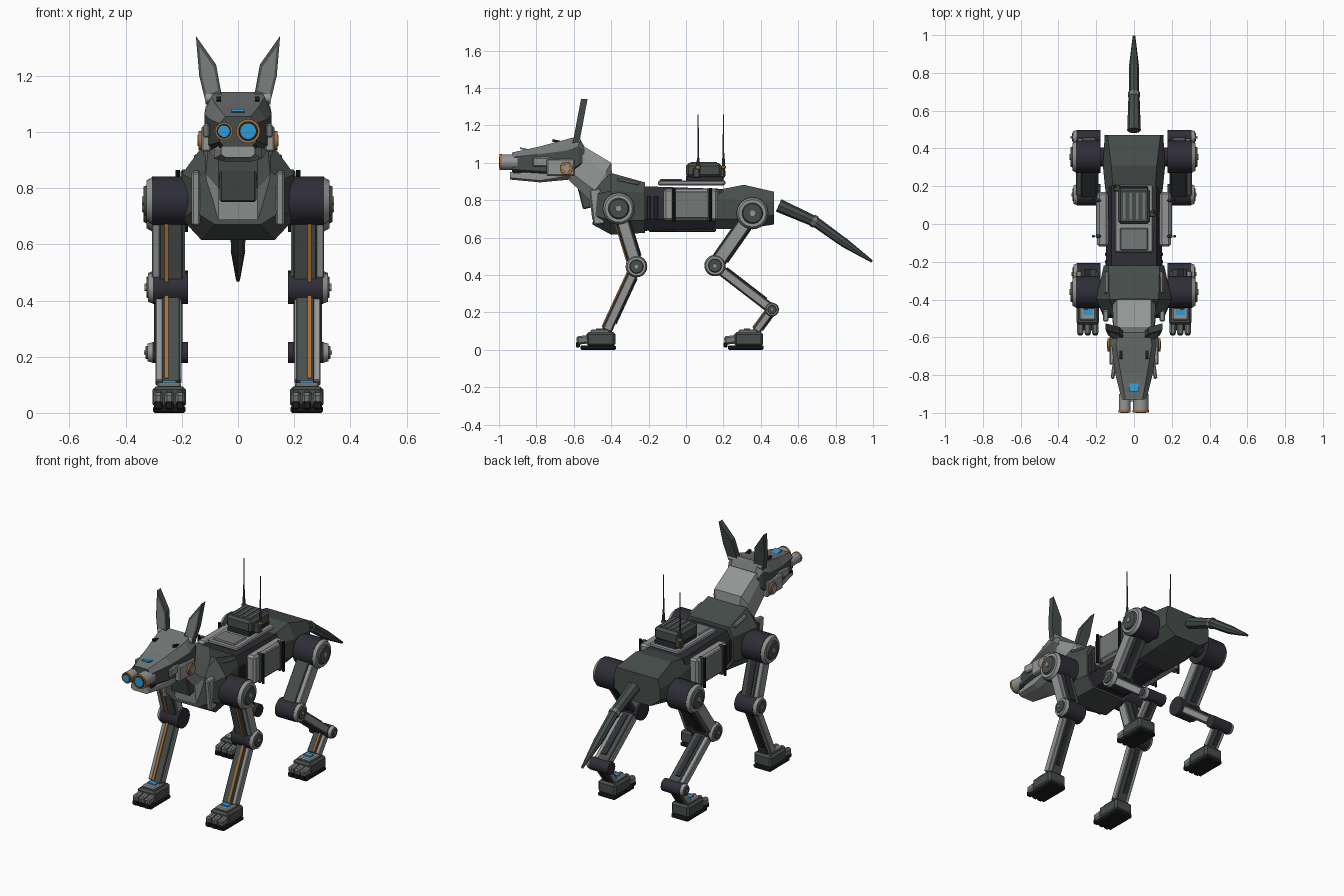
import bpy, bmesh, math
from mathutils import Matrix, Vector

if "Cube" in bpy.data.objects:
    bpy.data.objects.remove(bpy.data.objects["Cube"])


def material(name, r, g, b):
    m = bpy.data.materials.new(name)
    m.diffuse_color = (r, g, b, 1)
    m.use_nodes = True
    m.node_tree.nodes["Principled BSDF"].inputs["Base Color"].default_value = m.diffuse_color
    return m


DARK = material("dark green grey", 0.062, 0.076, 0.071)
LIGHT = material("light grey", 0.29, 0.305, 0.30)
MID = material("mid grey", 0.17, 0.185, 0.18)
NAVY = material("charcoal violet", 0.028, 0.027, 0.038)
BLACK = material("black", 0.012, 0.012, 0.014)
BRASS = material("orange brass", 0.40, 0.16, 0.035)
BLUE = material("blue glass", 0.03, 0.32, 0.66)
round_parts = []


def finish(name, bm, mats, bevel=0.0):
    bmesh.ops.recalc_face_normals(bm, faces=bm.faces)
    me = bpy.data.meshes.new(name)
    bm.to_mesh(me)
    bm.free()
    ob = bpy.data.objects.new(name, me)
    bpy.context.collection.objects.link(ob)
    for m in (mats if isinstance(mats, (list, tuple)) else [mats]):
        me.materials.append(m)
    if bevel:
        mod = ob.modifiers.new("bevel", 'BEVEL')
        mod.width, mod.segments = bevel, 1
    return ob


def box(name, loc, size, mat, rot=0.0, bevel=0.006):
    bm = bmesh.new()
    bmesh.ops.create_cube(bm, size=1)
    bmesh.ops.scale(bm, vec=size, verts=bm.verts)
    ob = finish(name, bm, mat, bevel)
    ob.location = loc
    ob.rotation_euler.x = rot
    return ob


def rod(name, a, b, r1, r2, mat, sides=24, smooth=True):
    a, b = Vector(a), Vector(b)
    bm = bmesh.new()
    bmesh.ops.create_cone(bm, cap_ends=True, segments=sides, radius1=r1,
                          radius2=r2, depth=(b - a).length)
    ob = finish(name, bm, mat)
    ob.rotation_euler = (b - a).to_track_quat('Z', 'Y').to_euler()
    ob.location = (a + b) / 2
    if smooth:
        round_parts.append(ob)
    return ob


def loft(name, rings, mats, rule=None, bevel=0.0):
    """Ring: y bottom, y top, four heights, half widths bottom, middle, top."""
    bm = bmesh.new()
    loops = []
    for yb, yt, z0, z1, z2, z3, wb, wm, wt in rings:
        half = [(wb, z0), (wm, z1), (wm, z2), (wt, z3)]
        pts = half + [(-x, z) for x, z in reversed(half)]
        loops.append([bm.verts.new((x, yb + (yt - yb) * (z - z0) / (z3 - z0), z))
                      for x, z in pts])
    for p, q in zip(loops, loops[1:]):
        for i in range(8):
            bm.faces.new((p[i], p[(i + 1) % 8], q[(i + 1) % 8], q[i]))
    bm.faces.new(loops[0])
    bm.faces.new(loops[-1])
    bmesh.ops.recalc_face_normals(bm, faces=bm.faces)
    if rule:
        for f in bm.faces:
            f.material_index = rule(f)
    return finish(name, bm, mats, bevel)


# Torso: chest, waist and hips
loft("chest", [(-.50, -.48, .67, .72, .83, .87, .08, .16, .10),
               (-.40, -.40, .615, .69, .85, .945, .13, .20, .13),
               (-.22, -.22, .625, .69, .84, .895, .11, .16, .135)], DARK)
loft("waist", [(-.25, -.25, .635, .70, .82, .875, .10, .15, .12),
               (.20, .20, .65, .70, .81, .86, .10, .145, .12)], NAVY)
loft("hips", [(.16, .17, .645, .70, .81, .855, .10, .15, .11),
              (.31, .31, .645, .70, .80, .882, .11, .165, .12),
              (.47, .47, .67, .72, .79, .845, .09, .155, .14)], DARK)
box("belly_plate", (0, -.02, .64), (.14, .36, .02), NAVY)
box("spine_plate", (0, .03, .892), (.20, .36, .025), LIGHT)
box("spine_front_cover", (0, -.08, .907), (.15, .12, .012), MID)

# Neck and throat
loft("neck", [(-.50, -.395, .69, .74, .87, .935, .07, .10, .08),
              (-.515, -.40, .80, .85, .95, 1.0, .07, .115, .09),
              (-.65, -.55, .93, .96, 1.05, 1.09, .07, .105, .09)], LIGHT)
box("throat_plate", (0, -.54, .83), (.13, .06, .15), DARK, .25)
box("neck_collar", (0, -.40, .925), (.19, .06, .03), MID, -.1)

# Head: pale crown, dark sides
loft("head", [(-.93, -.93, .945, .965, 1.03, 1.055, .045, .065, .045),
              (-.79, -.79, .93, .955, 1.045, 1.085, .06, .10, .07),
              (-.63, -.64, .92, .95, 1.065, 1.125, .08, .12, .095),
              (-.57, -.575, .96, .99, 1.09, 1.142, .08, .115, .085),
              (-.535, -.545, .99, 1.01, 1.06, 1.09, .07, .10, .08)],
     [DARK, MID], lambda f: 1 if f.normal.z > .35 else 0)
loft("jaw", [(-.94, -.94, .91, .92, .94, .95, .045, .06, .055),
             (-.78, -.78, .895, .905, .94, .955, .05, .085, .08),
             (-.62, -.62, .91, .93, .95, .97, .06, .10, .09)], LIGHT)
box("jaw_gap", (0, -.83, .948), (.135, .19, .01), BLACK, bevel=0)
box("brow_sensor", (0, -.865, 1.073), (.045, .045, .009), BLUE, -.21, 0)

# Twin lens muzzle of two sizes
for x, r in ((-.05, .032), (.036, .043)):
    rod("lens_barrel", (x, -.90, 1.003), (x, -.99, 1.003), r * .96, r * .96, LIGHT)
    rod("lens_ring", (x, -.985, 1.003), (x, -.997, 1.003), r, r, BRASS)
    rod("lens_bezel", (x, -.99, 1.003), (x, -.998, 1.003), r * .82, r * .82, BLACK)
    rod("lens_glass", (x, -.99, 1.003), (x, -1.0, 1.003), r * .74, r * .66, BLUE)


def ear(s):
    pts = [(.057, 1.125), (.115, 1.105), (.138, 1.20), (.15, 1.342), (.078, 1.24)]
    bm = bmesh.new()
    loops = [[bm.verts.new((s * x, y + (z - 1.1) * .19, z)) for x, z in pts]
             for y in (-.607, -.572)]
    bm.faces.new(loops[0])
    bm.faces.new(loops[1])
    for i in range(5):
        j = (i + 1) % 5
        bm.faces.new((loops[0][i], loops[0][j], loops[1][j], loops[1][i]))
    finish("ear", bm, DARK)
    # Pale inner panel
    c = Vector((.106, 1.205))
    bm = bmesh.new()
    panel = []
    for x, z in pts:
        p = c + (Vector((x, z)) - c) * .72
        panel.append(bm.verts.new((s * p.x, -.610 + (p.y - 1.1) * .19, p.y)))
    bm.faces.new(panel)
    bmesh.ops.solidify(bm, geom=bm.faces[:], thickness=.004)
    finish("ear_inner", bm, MID)
    rod("ear_pivot", (s * .06, -.585, 1.12), (s * .115, -.585, 1.12), .022, .022, LIGHT, 12)


def limb(name, x, s, a, b, w, d, stripe=True):
    """Strut from upper joint a to lower joint b, both (y, z)."""
    up = Vector((0, a[0] - b[0], a[1] - b[1]))
    rot = math.atan2(-up.y, up.z)
    turn = Matrix.Rotation(rot, 3, 'X')
    mid = Vector((x, (a[0] + b[0]) / 2, (a[1] + b[1]) / 2))
    ln = up.length

    def piece(part, off, size, mat, bevel=.004):
        box(name + part, mid + turn @ Vector(off), size, mat, rot, bevel)
    piece("_core", (-s * .008, 0, 0), (w * .72, d, ln), DARK)
    piece("_outer_plate", (s * w * .35, 0, 0), (w * .34, d * .8, ln * .97), LIGHT)
    piece("_inner_plate", (-s * w * .44, 0, 0), (w * .12, d * .7, ln * .95), LIGHT)
    piece("_back_channel", (0, d * .5, 0), (w * .3, .012, ln * .7), NAVY, 0)
    if stripe:
        piece("_cable", (s * .007, -d * .5, 0), (.014, .014, ln * .94), BRASS, 0)


def joint(name, s, y, z, r, x0, x1, x2):
    rod(name + "_drum", (s * x0, y, z), (s * x1, y, z), r, r, NAVY)
    rod(name + "_rim", (s * x1, y, z), (s * (x1 + .018), y, z), r * .97, r * .85, LIGHT)
    rod(name + "_cap", (s * (x1 + .014), y, z), (s * (x2 - .006), y, z), r * .68, r * .58, DARK)
    rod(name + "_bolt", (s * (x1 + .01), y, z), (s * x2, y, z), r * .2, r * .18, LIGHT, 12)


def foot(s, y):
    x = s * .245
    box("foot", (x, y - .455, .057), (.12, .155, .075), DARK, bevel=.012)
    box("sole", (x, y - .47, .012), (.115, .19, .024), BLACK)
    box("foot_cover", (x, y - .46, .099), (.085, .10, .018), LIGHT)
    box("foot_light", (x, y - .465, .111), (.048, .032, .008), BLUE, bevel=0)
    for k in (-1, 0, 1):
        box("toe", (x + k * .039, y - .552, .053), (.034, .066, .045), MID, .12, .009)
        box("toe_tip", (x + k * .039, y - .578, .027), (.03, .022, .03), BLACK)


# Mirrored parts
for s in (-1, 1):
    ear(s)
    box("cheek_panel", (s * .105, -.75, 1.005), (.02, .14, .05), LIGHT).rotation_euler.z = -s * -.13
    box("jaw_side_panel", (s * .113, -.67, .975), (.035, .15, .09), LIGHT)
    rod("jaw_hinge", (s * .11, -.64, .97), (s * .14, -.64, .97), .036, .034, BRASS)
    rod("jaw_hinge_cap", (s * .13, -.64, .97), (s * .144, -.64, .97), .022, .02, LIGHT)
    slit = box("head_vent", (s * .068, -.68, 1.112), (.016, .07, .014), BLACK, -.22, 0)
    box("chest_plate", (s * .15, -.475, .765), (.03, .06, .19), LIGHT, .12)
    box("chest_top_bar", (s * .145, -.31, .90), (.025, .12, .02), MID, -.2)

    # Flank storage panels
    box("flank_panel", (s * .165, .025, .775), (.06, .29, .17), LIGHT, bevel=.012)
    box("flank_door", (s * .192, .03, .775), (.016, .19, .15), MID)
    for y in (-.065, .125):
        box("flank_strap", (s * .19, y, .775), (.028, .018, .182), DARK)
    for y in (-.065, .13):
        rod("flank_rod", (s * .215, y, .685), (s * .215, y, .865), .008, .008, BLACK, 8)
    for y in (-.20, -.16):
        box("waist_rib", (s * .146, y, .76), (.016, .022, .13), NAVY)

    # Front leg
    limb("front_upper_leg", s * .247, s, (-.36, .755), (-.265, .445), .115, .075)
    limb("front_lower_leg", s * .247, s, (-.265, .445), (-.425, .10), .09, .055)
    joint("shoulder", s, -.36, .755, .086, .178, .307, .342)
    joint("front_knee", s, -.265, .445, .058, .178, .302, .332)
    rod("shoulder_axle", (s * .12, -.36, .755), (s * .19, -.36, .755), .05, .05, NAVY)
    foot(s, 0)

    # Hind leg
    limb("hind_thigh", s * .247, s, (.355, .735), (.155, .45), .115, .085, False)
    limb("hind_shank", s * .247, s, (.155, .45), (.46, .215), .10, .055, False)
    limb("hind_pastern", s * .247, s, (.46, .215), (.375, .10), .08, .045)
    joint("hip", s, .355, .73, .086, .178, .307, .342)
    joint("hind_knee", s, .155, .45, .057, .178, .302, .332)
    joint("hock", s, .46, .215, .037, .178, .305, .335)
    rod("hip_axle", (s * .12, .355, .73), (s * .19, .355, .73), .05, .05, NAVY)
    foot(s, .79)

# Back equipment box with ribs, and aerials
box("pack_base", (0, .10, .915), (.15, .20, .03), NAVY)
box("pack_box", (0, .095, .96), (.17, .19, .075), DARK, bevel=.014)
for k in range(4):
    box("pack_rib", (-.051 + k * .034, .095, .998), (.014, .14, .01), MID, bevel=0)
for x, y in ((-.10, .20), (.105, .065)):
    box("aerial_mount", (x * .9, y - .01, .945), (.04, .035, .055), DARK)
    rod("aerial_ring", (x, y, .97), (x, y, .982), .013, .013, BRASS, 12)
    rod("aerial_base", (x, y, .93), (x, y, 1.025), .011, .007, DARK, 10)
    rod("aerial", (x, y, 1.0), (x, y, 1.258), .005, .0025, DARK, 8)

# Segmented tail
rod("tail_base", (0, .495, .772), (0, .69, .685), .036, .029, DARK, 8, False)
rod("tail_collar", (0, .675, .692), (0, .695, .682), .033, .033, MID, 8, False)
rod("tail_middle", (0, .69, .685), (0, .84, .577), .028, .025, DARK, 8, False)
rod("tail_tip", (0, .84, .577), (0, .995, .472), .026, .007, DARK, 8, False)

# Smooth the turned parts, keeping their rims crisp
for ob in round_parts:
    ob.select_set(True)
bpy.context.view_layer.objects.active = round_parts[0]
bpy.ops.object.shade_smooth_by_angle(angle=math.radians(35))
